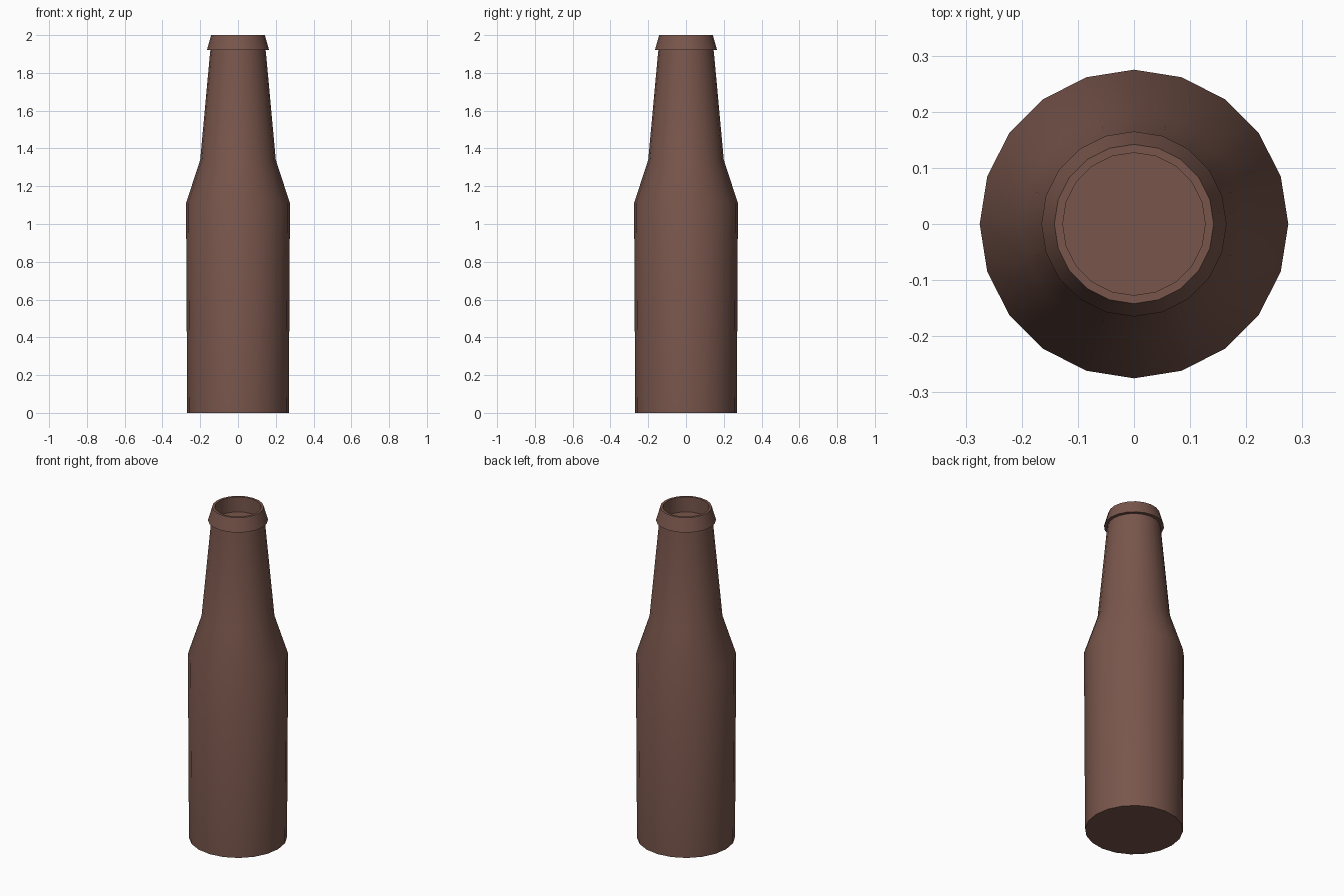
import bpy, bmesh, math

if "Cube" in bpy.data.objects:
    bpy.data.objects.remove(bpy.data.objects["Cube"])

SIDES = 20
# Outline (radius, height): base, body, shoulder, neck, lip, mouth, inner surface
PROFILE = [(0.269, 0.0), (0.275, 1.11), (0.20, 1.34), (0.15, 1.885), (0.146, 1.92),
           (0.165, 1.92), (0.142, 2.0), (0.127, 2.0), (0.127, 1.91)]

# Lathe the outline into rings
bm = bmesh.new()
rings = []
for r, z in PROFILE:
    rings.append([bm.verts.new((r * math.cos(2 * math.pi * i / SIDES),
                                r * math.sin(2 * math.pi * i / SIDES), z))
                  for i in range(SIDES)])
for a, b in zip(rings, rings[1:]):
    for i in range(SIDES):
        j = (i + 1) % SIDES
        bm.faces.new((a[i], a[j], b[j], b[i]))

# Flat base and the surface inside the mouth
bm.faces.new(rings[0][::-1])
bm.faces.new(rings[-1])
mesh = bpy.data.meshes.new("bottle")
bm.to_mesh(mesh)
bm.free()

bottle = bpy.data.objects.new("bottle", mesh)
bpy.context.collection.objects.link(bottle)

# Brown glass colour
brown = bpy.data.materials.new("brown_glass")
brown.diffuse_color = (0.19, 0.093, 0.072, 1)
brown.use_nodes = True
brown.node_tree.nodes["Principled BSDF"].inputs["Base Color"].default_value = brown.diffuse_color
mesh.materials.append(brown)

# Smooth sides, sharp lip and base
bpy.context.view_layer.objects.active = bottle
bottle.select_set(True)
bpy.ops.object.shade_smooth_by_angle(angle=math.radians(35))
